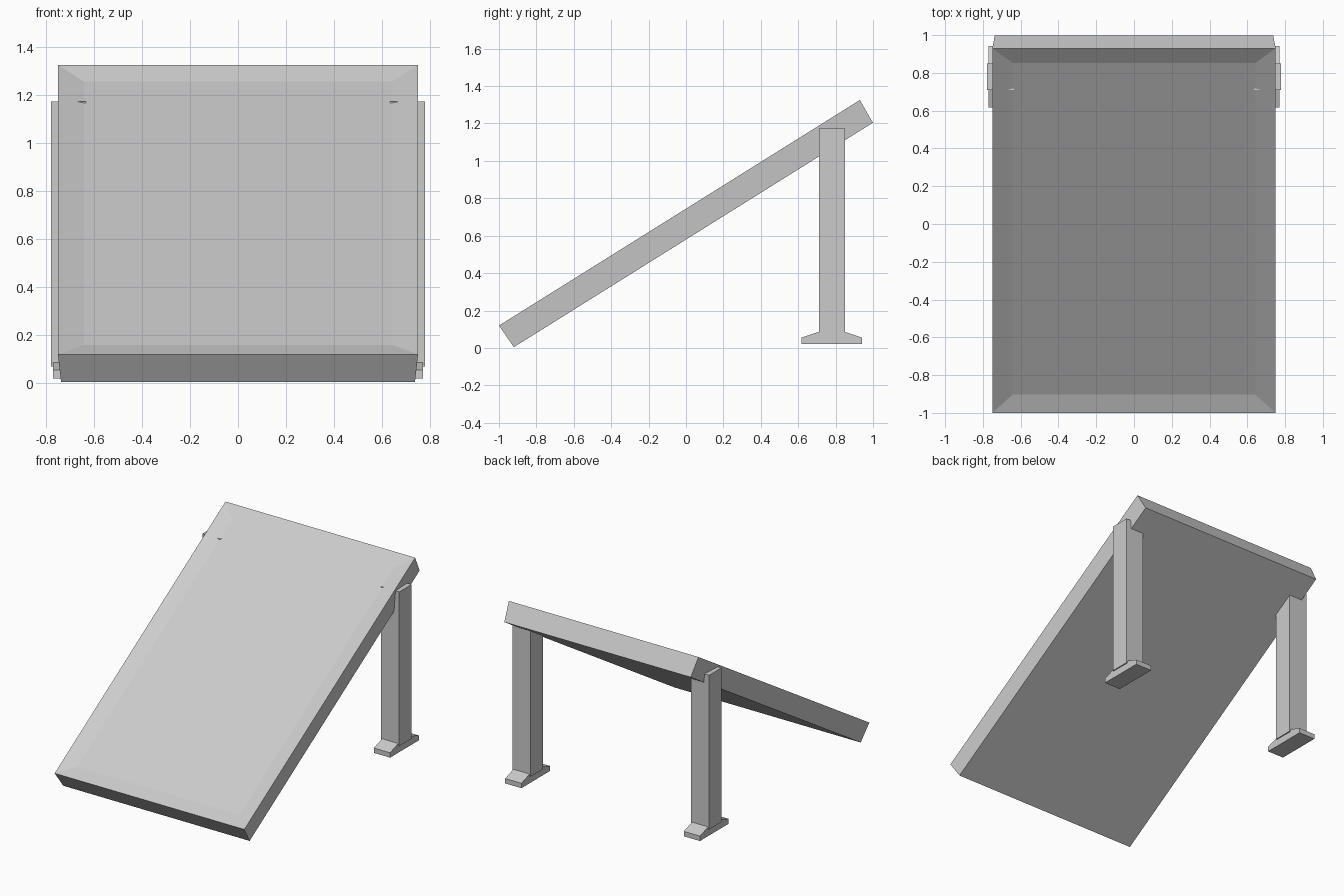
import bpy
import bmesh
import math
from mathutils import Matrix, Vector

cube = bpy.data.objects.get("Cube")
if cube:
    bpy.data.objects.remove(cube, do_unlink=True)

grey = bpy.data.materials.new("plain_grey")
grey.use_nodes = True
colour = (0.6, 0.6, 0.6, 1)
grey.diffuse_color = colour
grey.node_tree.nodes["Principled BSDF"].inputs["Base Color"].default_value = colour


def stacked_rings(name, rings, matrix):
    """Solid through rectangular rings given as (half x, half y, z)."""
    bm = bmesh.new()
    loops = []
    for hx, hy, z in rings:
        corners = ((-hx, -hy), (hx, -hy), (hx, hy), (-hx, hy))
        loops.append([bm.verts.new((x, y, z)) for x, y in corners])
    bm.faces.new(loops[0][::-1])
    bm.faces.new(loops[-1])
    for low, high in zip(loops, loops[1:]):
        for i in range(4):
            j = (i + 1) % 4
            bm.faces.new((low[i], low[j], high[j], high[i]))
    bmesh.ops.transform(bm, matrix=matrix, verts=bm.verts)
    bmesh.ops.recalc_face_normals(bm, faces=bm.faces)
    mesh = bpy.data.meshes.new(name)
    bm.to_mesh(mesh)
    bm.free()
    mesh.materials.append(grey)
    obj = bpy.data.objects.new(name, mesh)
    bpy.context.collection.objects.link(obj)
    return obj


# Sloping deck: tapered underside, shallow dished top
tilt = Matrix.Rotation(math.radians(32), 4, "X")
deck_place = Matrix.Translation(Vector((0, -0.035, 0.7225))) @ tilt
stacked_rings("ramp_deck", [(0.737, 1.132, -0.14),
                            (0.75, 1.1375, 0),
                            (0.642, 1.035, -0.018)], deck_place)

# Two posts under the high end, each on a flared foot
for side, sign in (("left", 1), ("right", -1)):
    place = Matrix.Translation(Vector((sign * 0.706, 0.78, 0)))
    stacked_rings(side + "_post", [(0.072, 0.07, 0.07),
                                   (0.072, 0.07, 1.172)], place)
    stacked_rings(side + "_foot", [(0.064, 0.162, 0.02),
                                   (0.064, 0.162, 0.055),
                                   (0.064, 0.07, 0.086)], place)
